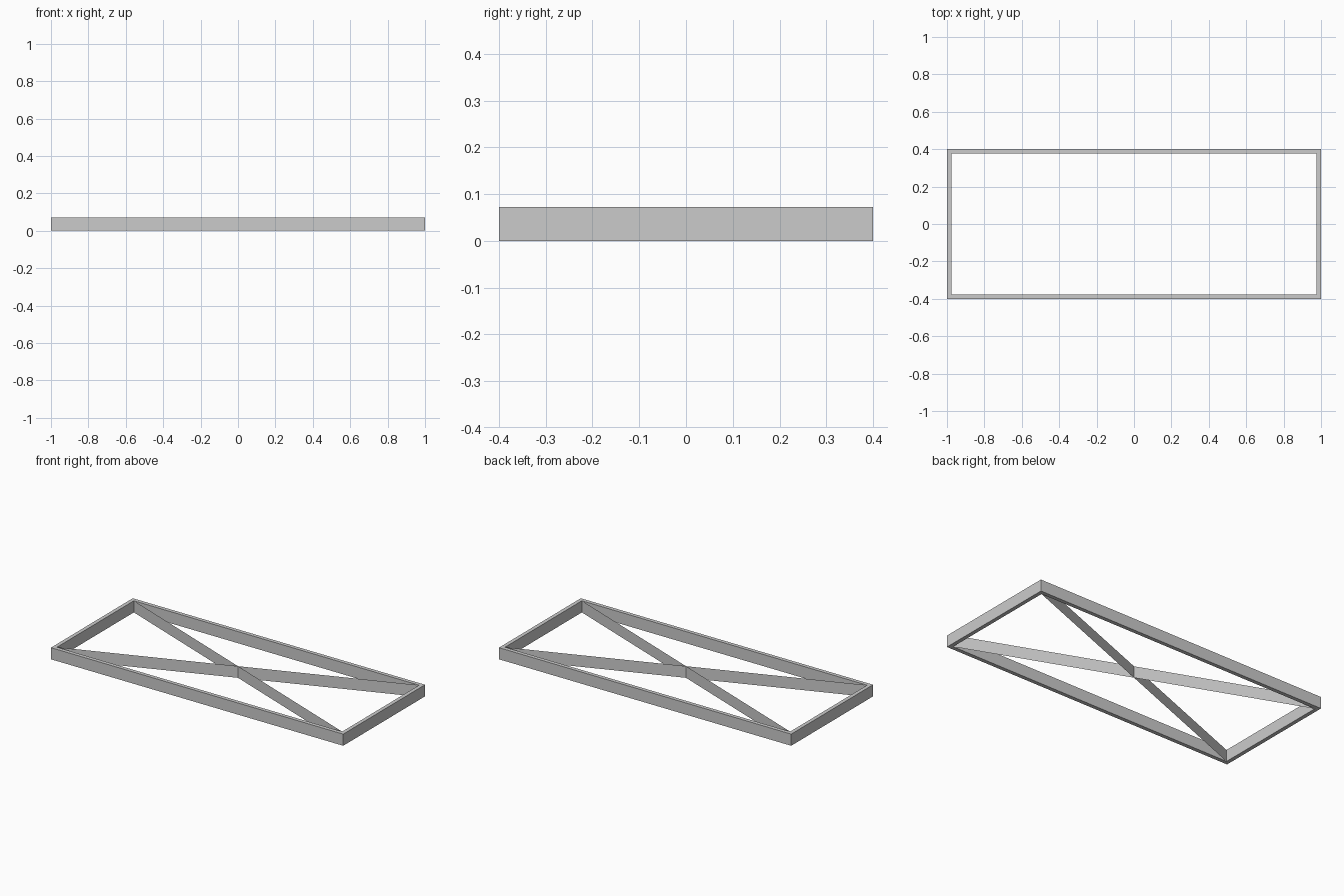
import bpy
import bmesh

cube = bpy.data.objects.get("Cube")
if cube:
    bpy.data.objects.remove(cube, do_unlink=True)

HALF_X, HALF_Y, HEIGHT, WALL = 1.0, 0.4, 0.072, 0.024
IN_X, IN_Y = HALF_X - WALL, HALF_Y - WALL

grey = bpy.data.materials.new("light_grey")
grey.use_nodes = True
colour = (0.6, 0.6, 0.6, 1)
grey.diffuse_color = colour
grey.node_tree.nodes["Principled BSDF"].inputs["Base Color"].default_value = colour


def make_object(name, bm):
    mesh = bpy.data.meshes.new(name)
    bm.to_mesh(mesh)
    bm.free()
    mesh.materials.append(grey)
    obj = bpy.data.objects.new(name, mesh)
    bpy.context.collection.objects.link(obj)


def ring(bm, x, y, z):
    return [bm.verts.new((sx * x, sy * y, z))
            for sx, sy in ((-1, -1), (1, -1), (1, 1), (-1, 1))]


# Rectangular frame, open in the middle
bm = bmesh.new()
loops = [ring(bm, HALF_X, HALF_Y, 0), ring(bm, HALF_X, HALF_Y, HEIGHT),
         ring(bm, IN_X, IN_Y, HEIGHT), ring(bm, IN_X, IN_Y, 0)]
for a, b in zip(loops, loops[1:] + loops[:1]):
    for i in range(4):
        j = (i + 1) % 4
        bm.faces.new((a[i], a[j], b[j], b[i]))
bmesh.ops.recalc_face_normals(bm, faces=bm.faces)
make_object("outer_frame", bm)

# Thin upright sheets crossing between the inner corners
for name, side in (("rising_brace", 1), ("falling_brace", -1)):
    bm = bmesh.new()
    ends = [(-IN_X, -side * IN_Y), (IN_X, side * IN_Y)]
    low = [bm.verts.new((x, y, 0)) for x, y in ends]
    high = [bm.verts.new((x, y, HEIGHT)) for x, y in ends]
    bm.faces.new((low[0], low[1], high[1], high[0]))
    make_object(name, bm)
